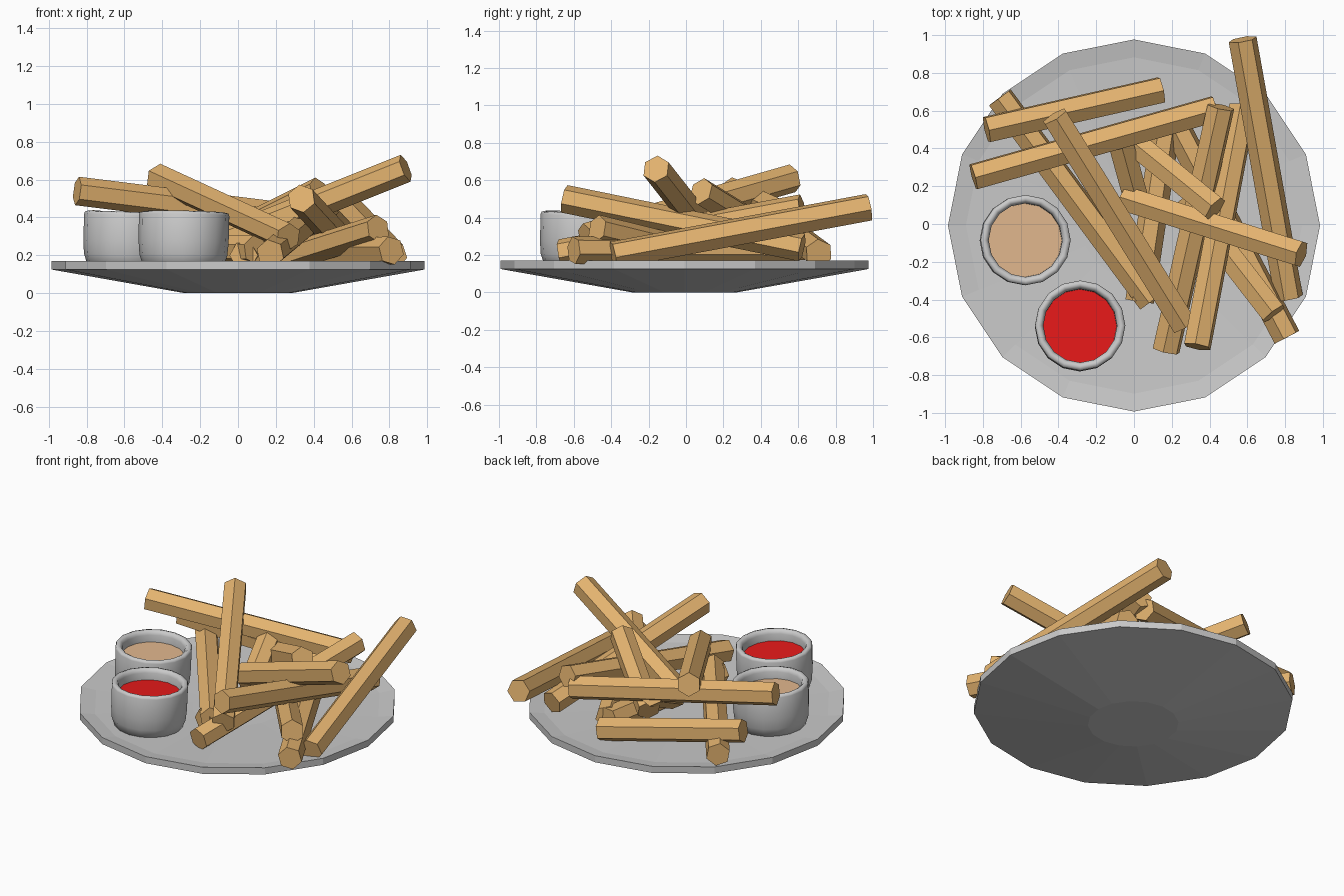
import bpy, bmesh, math
from mathutils import Vector, Matrix

if "Cube" in bpy.data.objects:
    bpy.data.objects.remove(bpy.data.objects["Cube"])


def material(name, rgb):
    m = bpy.data.materials.new(name)
    m.diffuse_color = (*rgb, 1)
    m.use_nodes = True
    m.node_tree.nodes["Principled BSDF"].inputs["Base Color"].default_value = m.diffuse_color
    return m


GREY = material("pale_grey_ceramic", (0.59, 0.59, 0.59))
FRY = material("golden_potato", (0.77, 0.45, 0.16))
RED = material("red_sauce", (0.80, 0.01, 0.01))
CREAM = material("tan_sauce", (0.76, 0.48, 0.27))


def make_object(name, bm, mat, smooth=False):
    bmesh.ops.recalc_face_normals(bm, faces=bm.faces)
    me = bpy.data.meshes.new(name)
    bm.to_mesh(me)
    bm.free()
    me.materials.append(mat)
    ob = bpy.data.objects.new(name, me)
    bpy.context.collection.objects.link(ob)
    if smooth:
        bpy.context.view_layer.objects.active = ob
        ob.select_set(True)
        bpy.ops.object.shade_smooth_by_angle(angle=math.radians(70))
        ob.select_set(False)
    return ob


def lathe(name, profile, sides, mat, smooth=False):
    """Revolve (radius, z) points; the first and last rings are capped."""
    bm = bmesh.new()
    rings = []
    for r, z in profile:
        rings.append([bm.verts.new((r * math.cos(2 * math.pi * k / sides),
                                    r * math.sin(2 * math.pi * k / sides), z))
                      for k in range(sides)])
    for a, b in zip(rings, rings[1:]):
        for k in range(sides):
            j = (k + 1) % sides
            bm.faces.new((a[k], a[j], b[j], b[k]))
    bm.faces.new(rings[0][::-1])
    bm.faces.new(rings[-1])
    return make_object(name, bm, mat, smooth)


# Faceted plate with a shallow dished top
plate = lathe("plate", [(0.28, 0), (0.985, 0.125), (0.985, 0.17),
                        (0.89, 0.155), (0.28, 0.132)], 16, GREY)
plate.location.y = -0.008

# Two dip cups, leaning slightly inward with the dish of the plate
CUP = [(0.17, 0), (0.212, 0.025), (0.232, 0.08), (0.238, 0.15), (0.239, 0.292),
       (0.234, 0.304), (0.217, 0.309), (0.203, 0.300), (0.195, 0.282),
       (0.195, 0.22)]
for label, x, y, sauce in (("tan", -0.585, -0.087, CREAM),
                           ("red", -0.29, -0.548, RED)):
    axis = Vector((-y, x, 0)).normalized()
    tilt = Matrix.Rotation(math.radians(-2.2), 4, axis)
    place = Matrix.Translation((x, y, 0.12)) @ tilt
    lathe(label + "_dip_cup", CUP, 16, GREY, True).matrix_world = place
    lathe(label + "_dip", [(0.1945, 0.21), (0.1945, 0.235)], 16, sauce).matrix_world = place


def fry(index, start, end, roll):
    """Six-sided potato stick between two end centres."""
    a, b = Vector(start), Vector(end)
    d = (b - a).normalized()
    side = d.cross(Vector((0, 0, 1))).normalized()
    up = side.cross(d)
    bm = bmesh.new()
    rings = []
    for centre in (a, b):
        ring = []
        for k in range(6):
            t = math.radians(roll + 60 * k)
            ring.append(bm.verts.new(centre + 0.076 * (side * math.cos(t) + up * math.sin(t))))
        rings.append(ring)
    for k in range(6):
        j = (k + 1) % 6
        bm.faces.new((rings[0][k], rings[0][j], rings[1][j], rings[1][k]))
    bm.faces.new(rings[0][::-1])
    bm.faces.new(rings[1])
    make_object("fry_%02d" % index, bm, FRY)


# Pile of fries: start, end, roll about own axis (30 = ridge upward)
FRIES = [
    ((0.575, 0.977, 0.455), (0.82, -0.39, 0.20), 10),
    ((-0.78, 0.50, 0.365), (0.145, 0.71, 0.21), 25),
    ((-0.71, 0.67, 0.25), (0.09, -0.41, 0.23), 20),
    ((-0.85, 0.25, 0.54), (0.43, 0.61, 0.38), 25),
    ((-0.42, 0.57, 0.61), (0.265, -0.535, 0.295), 30),
    ((-0.05, 0.135, 0.285), (0.885, -0.16, 0.66), 30),
    ((0.46, 0.62, 0.45), (0.17, -0.67, 0.21), 20),
    ((0.575, 0.62, 0.24), (0.335, -0.65, 0.50), 20),
    ((0.20, 0.56, 0.22), (0.81, -0.60, 0.225), 15),
    ((0.74, -0.475, 0.34), (0.27, 0.13, 0.19), 30),
    ((-0.05, 0.47, 0.30), (0.43, 0.08, 0.54), 30),
    ((-0.09, 0.50, 0.43), (0.02, 0.10, 0.23), 30),
    ((0.18, 0.58, 0.22), (0.03, -0.41, 0.20), 0),
]
for i, (s, e, roll) in enumerate(FRIES, 1):
    fry(i, s, e, roll)
